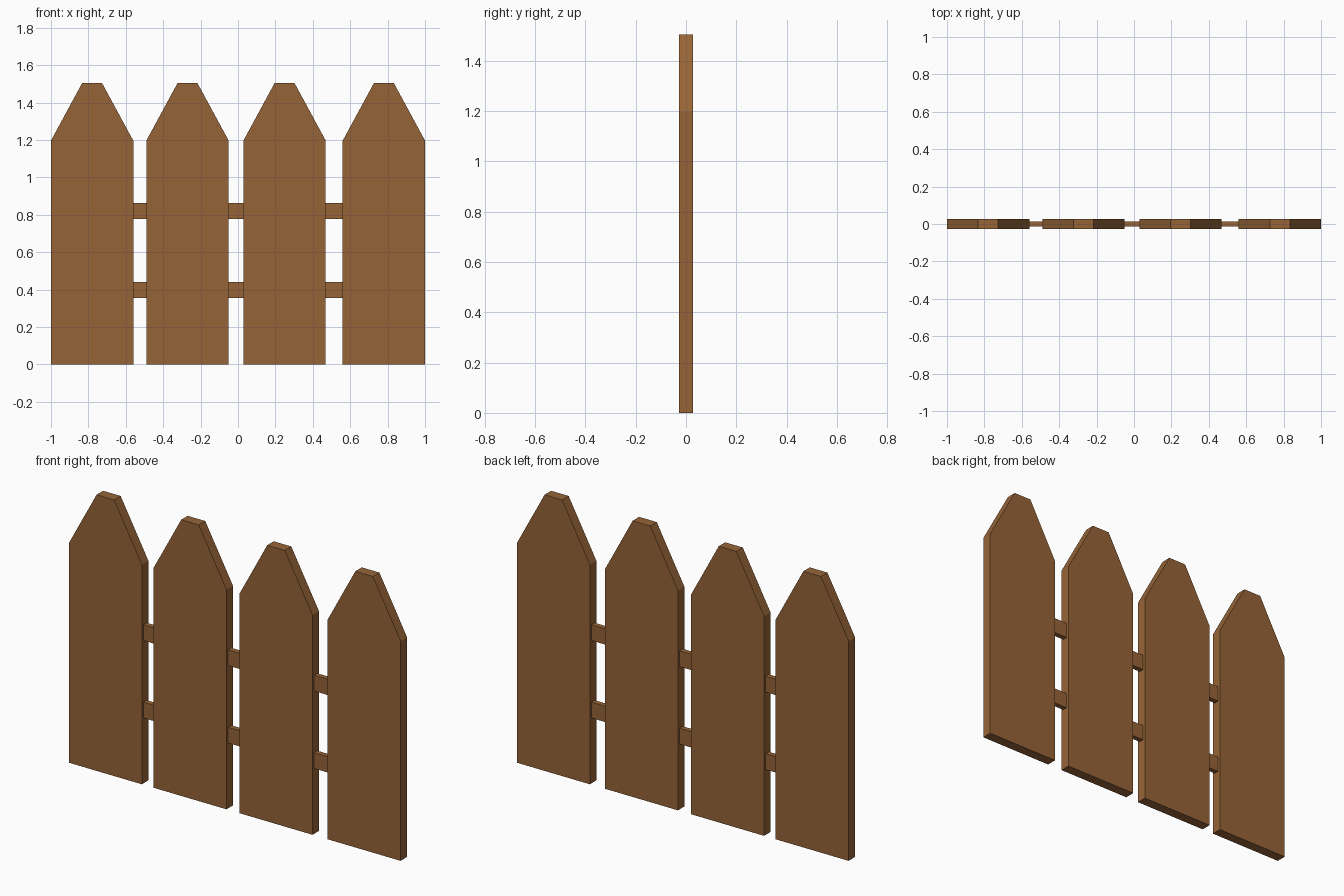
import bpy, bmesh

if "Cube" in bpy.data.objects:
    bpy.data.objects.remove(bpy.data.objects["Cube"])

wood = bpy.data.materials.new("brown wood")
wood.diffuse_color = (0.305, 0.127, 0.038, 1)
wood.use_nodes = True
wood.node_tree.nodes["Principled BSDF"].inputs["Base Color"].default_value = wood.diffuse_color


def extrude_profile(name, points, half_depth):
    """Solid from an x-z outline, centred on y = 0."""
    bm = bmesh.new()
    face = bm.faces.new([bm.verts.new((x, -half_depth, z)) for x, z in points])
    ext = bmesh.ops.extrude_face_region(bm, geom=[face])
    moved = [g for g in ext["geom"] if isinstance(g, bmesh.types.BMVert)]
    bmesh.ops.translate(bm, verts=moved, vec=(0, 2 * half_depth, 0))
    bmesh.ops.recalc_face_normals(bm, faces=bm.faces)
    mesh = bpy.data.meshes.new(name)
    bm.to_mesh(mesh)
    bm.free()
    mesh.materials.append(wood)
    obj = bpy.data.objects.new(name, mesh)
    bpy.context.collection.objects.link(obj)
    return obj


# Pickets with clipped points
half_w, half_tip, shoulder, top = 0.22, 0.053, 1.197, 1.505
centres = (-0.78, -0.27, 0.249, 0.78)
for i, cx in enumerate(centres):
    outline = [(cx - half_w, 0), (cx + half_w, 0), (cx + half_w, shoulder),
               (cx + half_tip, top), (cx - half_tip, top), (cx - half_w, shoulder)]
    extrude_profile(f"picket_{i + 1}", outline, 0.028)

# Rails running through the middle of the pickets
for name, z0, z1 in (("lower_rail", 0.356, 0.442), ("upper_rail", 0.778, 0.864)):
    x0, x1 = centres[0], centres[-1]
    extrude_profile(name, [(x0, z0), (x1, z0), (x1, z1), (x0, z1)], 0.014)
